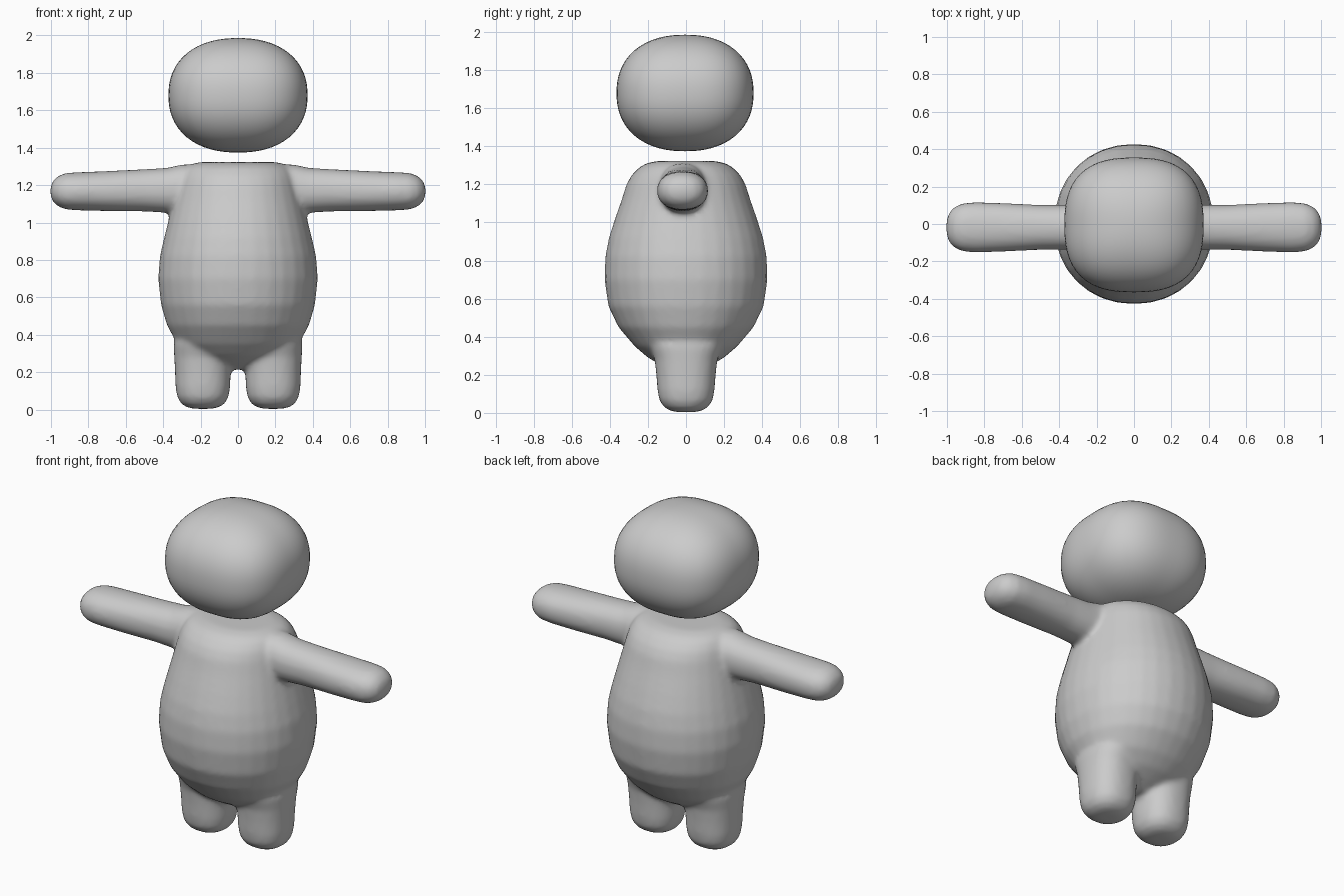
import bpy, bmesh, math
from mathutils import Vector

if "Cube" in bpy.data.objects:
    bpy.data.objects.remove(bpy.data.objects["Cube"])

grey = bpy.data.materials.new("plain grey")
grey.diffuse_color = (0.6, 0.6, 0.6, 1)
grey.use_nodes = True
grey.node_tree.nodes["Principled BSDF"].inputs["Base Color"].default_value = grey.diffuse_color


def spow(v, p):
    return math.copysign(abs(v) ** p, v)


def loft(bm, rings, axis, sides=32, power=2.0):
    """Skin rings (position, centre_a, centre_b, radius_a, radius_b) along x or z."""
    loops = []
    for pos, ca, cb, ra, rb in rings:
        loop = []
        for i in range(sides):
            t = 2 * math.pi * i / sides
            a = ca + ra * spow(math.cos(t), 2 / power)
            b = cb + rb * spow(math.sin(t), 2 / power)
            loop.append(bm.verts.new((a, b, pos) if axis == "z" else (pos, a, b)))
        loops.append(loop)
    for lo, hi in zip(loops, loops[1:]):
        for i in range(sides):
            j = (i + 1) % sides
            bm.faces.new((lo[i], lo[j], hi[j], hi[i]))
    bm.faces.new(loops[0][::-1])
    bm.faces.new(loops[-1])


def finish(name, bm):
    bmesh.ops.recalc_face_normals(bm, faces=bm.faces)
    mesh = bpy.data.meshes.new(name)
    bm.to_mesh(mesh)
    bm.free()
    mesh.materials.append(grey)
    mesh.shade_smooth()
    ob = bpy.data.objects.new(name, mesh)
    bpy.context.collection.objects.link(ob)
    return ob


# Head: a rounded box, squarer seen from above
bm = bmesh.new()
bmesh.ops.create_cube(bm, size=2)
bmesh.ops.subdivide_edges(bm, edges=bm.edges, cuts=15, use_grid_fill=True)
for v in bm.verts:
    d = Vector([math.tan(c * math.pi / 4) for c in v.co]).normalized()
    flat = (abs(d.x) ** 2.6 + abs(d.y) ** 2.6) ** (1 / 2.6)
    d /= (flat ** 2.25 + abs(d.z) ** 2.25) ** (1 / 2.25)
    v.co = (d.x * 0.372, d.y * 0.36 - 0.005, d.z * 0.306 + 1.68)
finish("head", bm)

# Torso: pear-shaped loft of (height, half width, half depth)
bm = bmesh.new()
torso = [(0.215, 0.08, 0.06), (0.25, 0.17, 0.13), (0.29, 0.25, 0.20), (0.35, 0.325, 0.27),
         (0.45, 0.38, 0.355), (0.56, 0.412, 0.408), (0.70, 0.427, 0.428), (0.82, 0.418, 0.424),
         (0.92, 0.395, 0.405), (1.02, 0.37, 0.373), (1.12, 0.345, 0.338), (1.20, 0.325, 0.313),
         (1.25, 0.31, 0.285), (1.29, 0.285, 0.245), (1.312, 0.25, 0.205), (1.323, 0.20, 0.15)]
loft(bm, [(z, 0, 0, rx, ry) for z, rx, ry in torso], "z", power=2.1)

# Arms and legs on both sides
arm = [(0.15, 1.19, 0.115, 0.125), (0.30, 1.18, 0.122, 0.13), (0.38, 1.172, 0.12, 0.12),
       (0.50, 1.172, 0.12, 0.113), (0.70, 1.168, 0.13, 0.107), (0.85, 1.167, 0.135, 0.102),
       (0.92, 1.167, 0.128, 0.098), (0.965, 1.167, 0.106, 0.08), (0.99, 1.167, 0.076, 0.055),
       (1.003, 1.167, 0.035, 0.025)]
leg = [(0.004, 0.05, 0.05), (0.012, 0.085, 0.085), (0.03, 0.115, 0.115), (0.065, 0.137, 0.14),
       (0.12, 0.146, 0.150), (0.20, 0.149, 0.156), (0.28, 0.153, 0.165), (0.35, 0.157, 0.19),
       (0.42, 0.14, 0.18)]
for side in (-1, 1):
    loft(bm, [(side * x, -0.018, z, ry, rz) for x, z, ry, rz in arm], "x", power=2.2)
    loft(bm, [(z, side * 0.188, 0, rx, ry) for z, rx, ry in leg], "z", power=2.3)
body = finish("body", bm)

# Fuse the limbs into the torso and soften the joints
fuse = body.modifiers.new("fuse", "REMESH")
fuse.mode = "VOXEL"
fuse.voxel_size = 0.015
fuse.use_smooth_shade = True
soften = body.modifiers.new("soften", "SMOOTH")
soften.factor = 0.5
soften.iterations = 8
